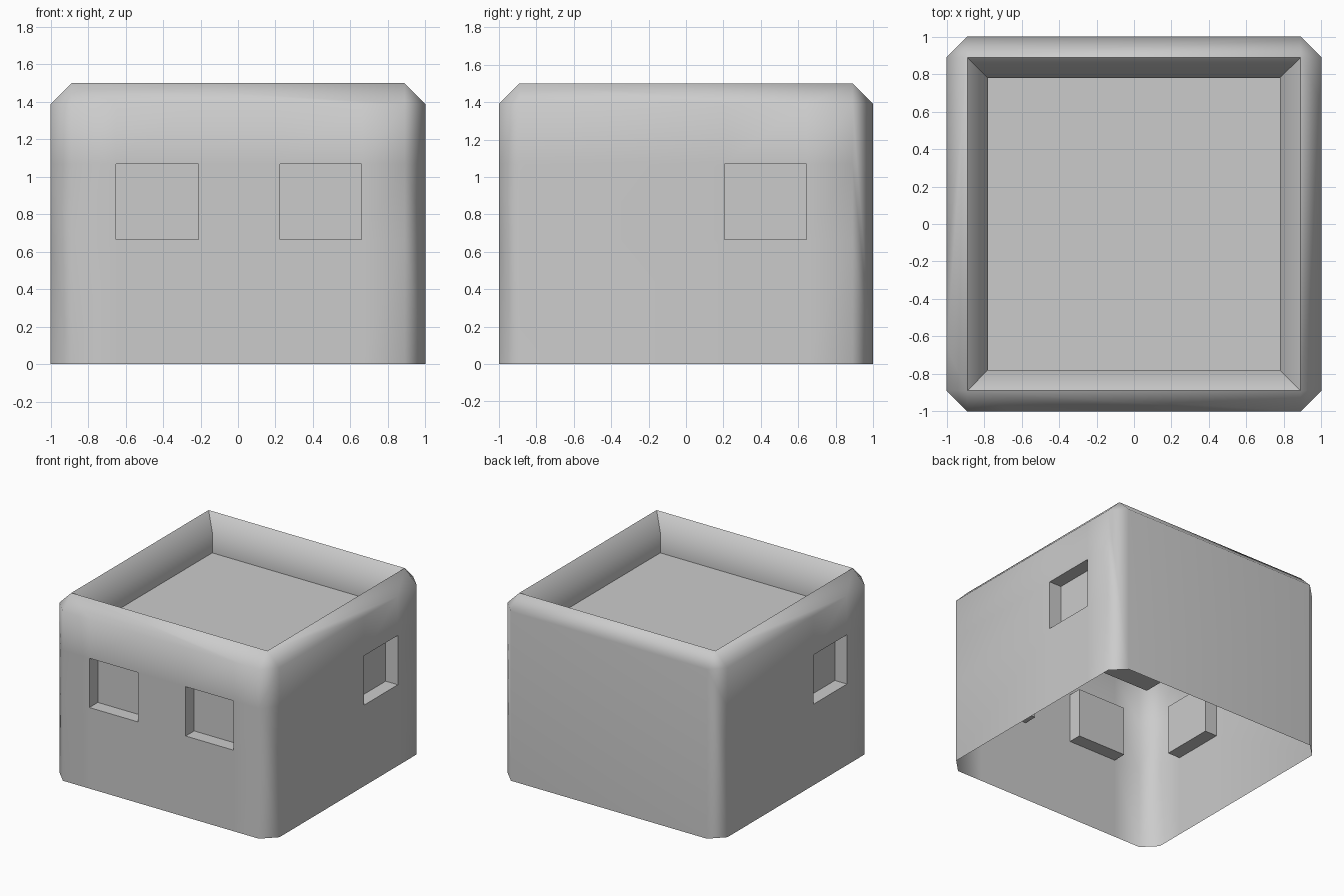
import bpy, bmesh, math
from mathutils import Vector

if "Cube" in bpy.data.objects:
    bpy.data.objects.remove(bpy.data.objects["Cube"])

bm = bmesh.new()


def ring(a, b, z):
    """Square ring with cut corners (a = half width, b = where the cut starts)."""
    verts = []
    for k in range(4):
        c, s = round(math.cos(k * math.pi / 2)), round(math.sin(k * math.pi / 2))
        for x, y in ((b, -a), (a, -b)):
            verts.append(bm.verts.new((c * x - s * y, s * x + c * y, z)))
    return verts


# Open-bottomed shell: outer wall, bevelled parapet, sunken roof
rings = [ring(*p) for p in ((1, .89, 0), (1, .89, 1.39), (.89, .89, 1.5),
                            (.78, .78, 1.39), (.78, .78, 1.22))]
for lo, hi in zip(rings, rings[1:]):
    for i in range(8):
        j = (i + 1) % 8
        bm.faces.new((lo[i], lo[j], hi[j], hi[i]))
bm.faces.new(rings[-1])
bmesh.ops.remove_doubles(bm, verts=bm.verts[:], dist=1e-4)
bm.normal_update()


def wall_faces(n):
    return [f for f in bm.faces
            if f.normal.dot(n) > .99 and f.calc_center_median().dot(n) > .99]


def cut(n, co, axis):
    faces = wall_faces(n)
    geom = set(faces)
    for f in faces:
        geom.update(f.edges, f.verts)
    bmesh.ops.bisect_plane(bm, geom=list(geom), plane_co=co, plane_no=axis, dist=1e-5)
    bm.normal_update()


def windows(n, axis, spans, z0=.665, z1=1.07, depth=.11):
    """Sink square window recesses into the wall facing n."""
    n, axis = Vector(n), Vector(axis)
    for z in (z0, z1):
        cut(n, Vector((0, 0, z)), Vector((0, 0, 1)))
    for u in (u for s in spans for u in s):
        cut(n, axis * u, axis)
    chosen = []
    for f in wall_faces(n):
        c = f.calc_center_median()
        if z0 < c.z < z1 and any(a < c.dot(axis) < b for a, b in spans):
            chosen.append(f)
    new = bmesh.ops.extrude_discrete_faces(bm, faces=chosen)["faces"]
    bmesh.ops.translate(bm, verts=list({v for f in new for v in f.verts}), vec=-n * depth)
    bm.normal_update()


windows((0, -1, 0), (1, 0, 0), [(-.65, -.21), (.225, .66)])   # front pair
windows((1, 0, 0), (0, 1, 0), [(.205, .645)])                 # right
windows((-1, 0, 0), (0, 1, 0), [(-.66, -.225)])               # left

mesh = bpy.data.meshes.new("house_shell")
bm.to_mesh(mesh)
bm.free()
house = bpy.data.objects.new("house_shell", mesh)
bpy.context.collection.objects.link(house)

# Soft bevels, crisp window and roof edges
bpy.context.view_layer.objects.active = house
house.select_set(True)
bpy.ops.object.shade_smooth_by_angle(angle=math.radians(60))
weighted = house.modifiers.new("weighted_normals", 'WEIGHTED_NORMAL')
weighted.keep_sharp = True
